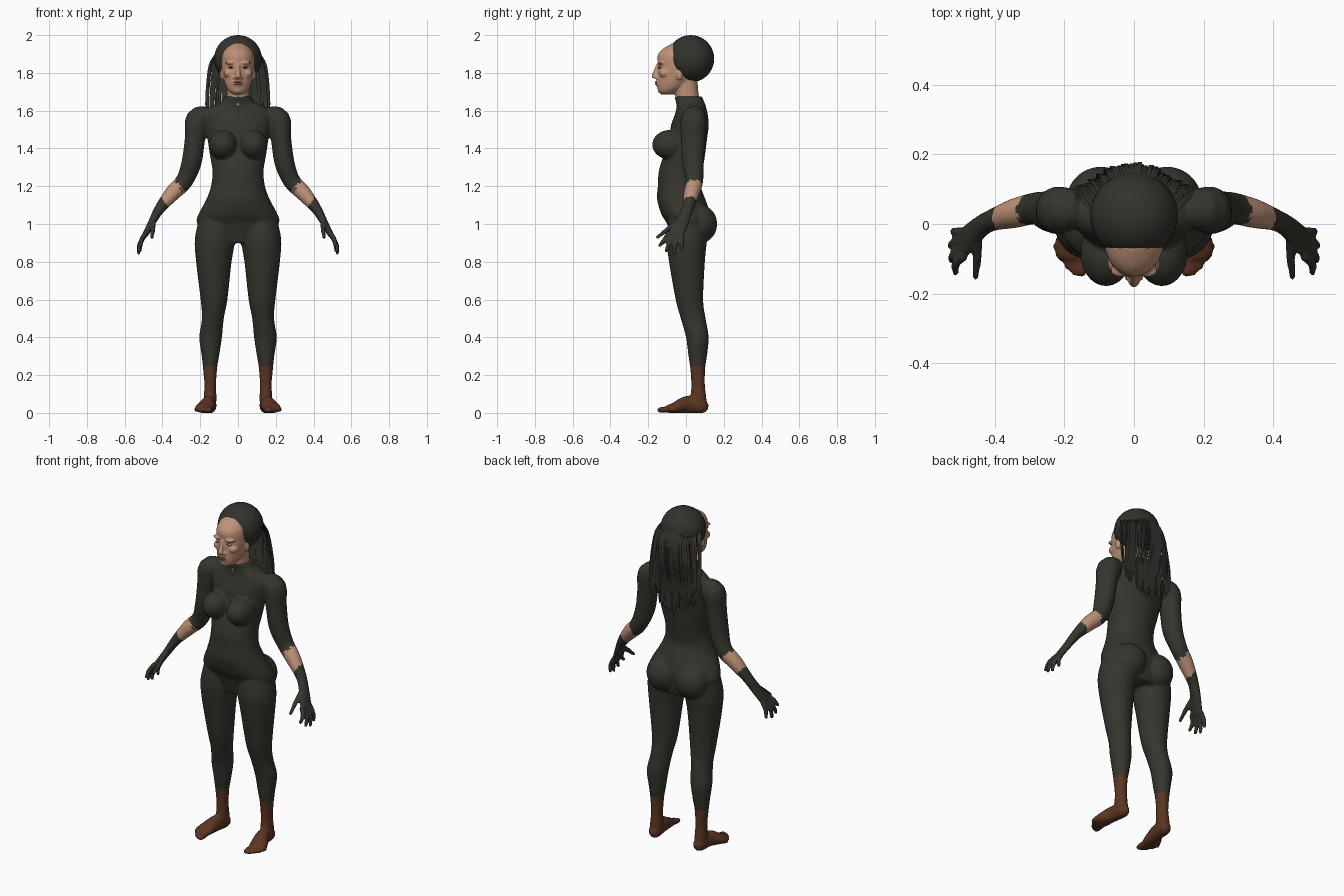
import bpy, bmesh, math, random
from mathutils import Vector, Matrix

random.seed(4)
cube = bpy.data.objects.get("Cube")
if cube:
    bpy.data.objects.remove(cube, do_unlink=True)


def material(name, rgb):
    m = bpy.data.materials.new(name)
    m.use_nodes = True
    m.diffuse_color = (*rgb, 1)
    m.node_tree.nodes["Principled BSDF"].inputs["Base Color"].default_value = (*rgb, 1)
    return m


SUIT = material("dark olive suit", (.036, .036, .027))
HAIR = material("dark hair", (.032, .033, .026))
SKIN = material("warm skin", (.52, .29, .185))
BOOT = material("brown boots", (.105, .036, .015))
LIPS = material("lip brown", (.36, .16, .11))
EYE = material("eye grey", (.42, .33, .28))
DARK = material("dark iris", (.03, .02, .015))


def resample(pts, steps=4):
    """Smooth a list of numbers-tuples with a Catmull-Rom spline."""
    p = [Vector(q) for q in pts]
    p = [p[0]] + p + [p[-1]]
    out = []
    for i in range(1, len(p) - 2):
        a, b, c, d = p[i - 1:i + 3]
        for k in range(steps):
            t = k / steps
            out.append(b + (c - a) * (t / 2) + (a * 2 - b * 5 + c * 4 - d) * (t * t / 2)
                       + (b * 3 - a - c * 3 + d) * (t ** 3 / 2))
    return out + [p[-1]]


def loft(bm, pts, up=(0, 1, 0), axis=None, side=1, n=28):
    """Closed tube through (x, y, z, radius a, radius b)."""
    pts = resample(pts)
    rings = []
    for i, p in enumerate(pts):
        lo, hi = pts[max(i - 1, 0)], pts[min(i + 1, len(pts) - 1)]
        t = Vector(axis) if axis else Vector(hi[:3]) - Vector(lo[:3])
        t.normalize()
        a = t.cross(Vector(up)).normalized()
        b = a.cross(t)
        ring = []
        for k in range(n):
            w = math.tau * k / n
            co = Vector(p[:3]) + a * math.cos(w) * p[3] + b * math.sin(w) * p[4]
            ring.append(bm.verts.new((co.x * side, co.y, co.z)))
        rings.append(ring)
    for r, s in zip(rings, rings[1:]):
        for k in range(n):
            bm.faces.new((r[k], r[(k + 1) % n], s[(k + 1) % n], s[k]))
    bm.faces.new(rings[0])
    bm.faces.new(rings[-1])


def blob(bm, centre, radii, side=1):
    c = Vector((centre[0] * side, centre[1], centre[2]))
    bmesh.ops.create_uvsphere(bm, u_segments=32, v_segments=20, radius=1,
                              matrix=Matrix.Translation(c) @ Matrix.Diagonal((*radii, 1)))


def finish(name, bm, mats):
    bmesh.ops.recalc_face_normals(bm, faces=bm.faces)
    me = bpy.data.meshes.new(name)
    bm.to_mesh(me)
    bm.free()
    for m in mats:
        me.materials.append(m)
    me.shade_smooth()
    ob = bpy.data.objects.new(name, me)
    bpy.context.collection.objects.link(ob)
    return ob


def fuse(ob, voxel, rounds, mats, rule=None):
    """Blend overlapping shapes into one skin, then colour its faces."""
    m = ob.modifiers.new("fuse", 'REMESH')
    m.mode, m.voxel_size = 'VOXEL', voxel
    s = ob.modifiers.new("soften", 'SMOOTH')
    s.factor, s.iterations = .5, rounds
    dg = bpy.context.evaluated_depsgraph_get()
    me = bpy.data.meshes.new_from_object(ob.evaluated_get(dg))
    ob.modifiers.clear()
    ob.data = me
    me.materials.clear()
    for mat in mats:
        me.materials.append(mat)
    for v in me.vertices:
        v.co.z = max(v.co.z, 0)
    for f in me.polygons:
        f.material_index = rule(f.center) if rule else 0
    me.shade_smooth()


# Torso: height, depth centre, half width, half depth
bm = bmesh.new()
torso = [(.90, .02, .14, .09), (1.0, .015, .215, .115), (1.05, .0, .21, .13),
         (1.13, -.025, .168, .128), (1.2, -.035, .143, .114), (1.28, -.028, .135, .116),
         (1.36, -.01, .148, .11), (1.44, .01, .16, .1), (1.52, .02, .172, .1),
         (1.58, .028, .185, .087), (1.62, .028, .145, .078), (1.645, .022, .09, .075),
         (1.675, .012, .07, .073)]
loft(bm, [(0, y, z, rx, ry) for z, y, rx, ry in torso], axis=(0, 0, 1), n=40)

# Legs: height, x, y, half width, half depth
leg = [(1.03, .115, .01, .09, .1), (.92, .122, .004, .107, .107), (.8, .128, .005, .094, .095),
       (.6, .127, .018, .071, .073), (.5, .133, .038, .058, .066), (.4, .145, .06, .06, .06),
       (.3, .146, .062, .046, .049), (.24, .148, .062, .038, .04), (.15, .147, .064, .031, .036),
       (.08, .148, .066, .034, .042), (.02, .149, .068, .032, .045)]
arm = [(.16, .045, 1.565, .055, .055), (.212, .04, 1.55, .066, .068), (.228, .037, 1.45, .054, .064),
       (.245, .037, 1.33, .053, .058), (.283, .045, 1.23, .046, .046), (.345, .03, 1.165, .042, .042),
       (.415, .008, 1.08, .028, .031), (.455, -.02, 1.01, .02, .037), (.49, -.055, .945, .016, .044)]
foot = [(.148, .118, .03, .012, .015), (.148, .09, .034, .034, .036), (.156, .01, .045, .036, .046),
        (.176, -.055, .028, .05, .03), (.184, -.1, .02, .042, .02)]
fingers = [((.486, -.09, .955), (.512, -.115, .915), (.512, -.145, .88)),
           ((.49, -.068, .945), (.52, -.09, .895), (.524, -.108, .85)),
           ((.494, -.045, .94), (.522, -.058, .89), (.526, -.065, .838)),
           ((.494, -.022, .94), (.515, -.022, .9), (.518, -.02, .852)),
           ((.448, -.035, 1.02), (.45, -.1, .97), (.456, -.157, .925))]

for s in (1, -1):
    loft(bm, [(x, y, z, a, b) for z, x, y, a, b in leg], axis=(0, 0, -1), side=s)
    loft(bm, arm, side=s)
    loft(bm, foot, up=(0, 0, 1), side=s)
    for f in fingers:
        loft(bm, [(*p, r, r) for p, r in zip(f, (.014, .013, .009))], up=(1, 0, 0), side=s, n=12)
    for i in range(5):
        t = i / 4
        root = Vector((.152 + .06 * t, -.085 + .035 * t, .02))
        tip = Vector((.151 + .078 * t, -.152 + .08 * t * t, .014))
        r = .016 - .005 * t
        loft(bm, [(*root, r, r), (*root.lerp(tip, .7), r, r), (*tip, r * .6, r * .6)],
             up=(0, 0, 1), side=s, n=12)
    blob(bm, (.08, -.085, 1.42), (.074, .094, .078), s)
    blob(bm, (.095, .065, 1.0), (.1, .1, .105), s)


def body_rule(c):
    along = .77 * abs(c.x) - .6 * (c.z - 1.15)
    ragged = .006 * math.copysign(1, math.sin(c.y * 160 + c.z * 90))
    if c.z < .25:
        return 2
    if abs(c.x) > .24 and c.z > 1 and .209 < along + ragged and along + ragged / 3 < .317:
        return 1
    return 0


body = finish("bodysuit_and_limbs", bm, [SUIT])
fuse(body, .007, 5, [SUIT, SKIN, BOOT], body_rule)

# Head with neck, nose, brows, cheeks, chin and ears
bm = bmesh.new()
head = [(1.685, -.1, .022, .03), (1.70, -.095, .045, .05), (1.73, -.073, .065, .08),
        (1.78, -.05, .08, .102), (1.84, -.037, .088, .111), (1.89, -.033, .086, .117),
        (1.925, -.025, .072, .1), (1.955, -.01, .045, .065)]
loft(bm, [(0, y, z, rx, ry) for z, y, rx, ry in head], axis=(0, 0, 1), n=40)
loft(bm, [(0, .02, 1.6, .066, .066), (0, .005, 1.68, .06, .062), (0, -.005, 1.79, .06, .065)])
loft(bm, [(0, -.142, 1.85, .01, .012), (0, -.158, 1.81, .012, .014), (0, -.166, 1.78, .016, .016),
          (0, -.158, 1.77, .016, .01)], axis=(0, 0, -1))
blob(bm, (0, -.136, 1.745), (.034, .026, .024))
blob(bm, (0, -.128, 1.708), (.026, .022, .018))
for s in (1, -1):
    blob(bm, (.016, -.15, 1.774), (.011, .014, .009), s)
    blob(bm, (.038, -.133, 1.853), (.03, .02, .009), s)
    blob(bm, (.05, -.112, 1.797), (.026, .03, .022), s)
    blob(bm, (.086, -.035, 1.79), (.01, .017, .03), s)
fuse(finish("head", bm, [SKIN]), .005, 4, [SKIN])

# Lips
bm = bmesh.new()
blob(bm, (0, -.157, 1.752), (.025, .008, .005))
blob(bm, (0, -.155, 1.741), (.022, .009, .006))
finish("lips", bm, [LIPS])

# Eyes and irises
for s, label in ((1, "left"), (-1, "right")):
    bm = bmesh.new()
    blob(bm, (.037, -.139, 1.829), (.015, .009, .006), s)
    finish(label + "_eye", bm, [EYE])
    bm = bmesh.new()
    blob(bm, (.037, -.146, 1.829), (.005, .003, .005), s)
    finish(label + "_iris", bm, [DARK])

# Rounded hair cap
bm = bmesh.new()
blob(bm, (0, .025, 1.875), (.126, .124, .125))
finish("hair_cap", bm, [HAIR])

# Flat braids hanging around the back of the head
bm = bmesh.new()
count = 34
for layer in (0, 1):
    for i in range(count):
        u = 2 * i / (count - 1) - 1 + random.uniform(-.02, .02)
        drop = .17 * u * u - .025 * layer
        back = .008 * layer + random.uniform(-.006, .006)
        end = 1.42 + .1 * abs(u) + random.uniform(-.04, .07)
        path = [(.118 * u, .135 - .1 * u * u, 1.915 - .02 * u * u),
                (.148 * u, .172 - .1 * u * u - back, 1.84),
                (.163 * u, .172 - .08 * u * u - back, 1.72),
                (.166 * u, .145 - .04 * u * u - back / 2, 1.6),
                (.15 * u, .132 - .02 * u * u, end)]
        last = None
        for k, p in enumerate(resample(path, 3)):
            w = .0065 * (1 - .35 * k / 12)
            pair = [bm.verts.new((p.x + d * w, p.y, p.z)) for d in (-1, 1)]
            if last:
                bm.faces.new((last[0], last[1], pair[1], pair[0]))
            last = pair
finish("braids", bm, [HAIR])
